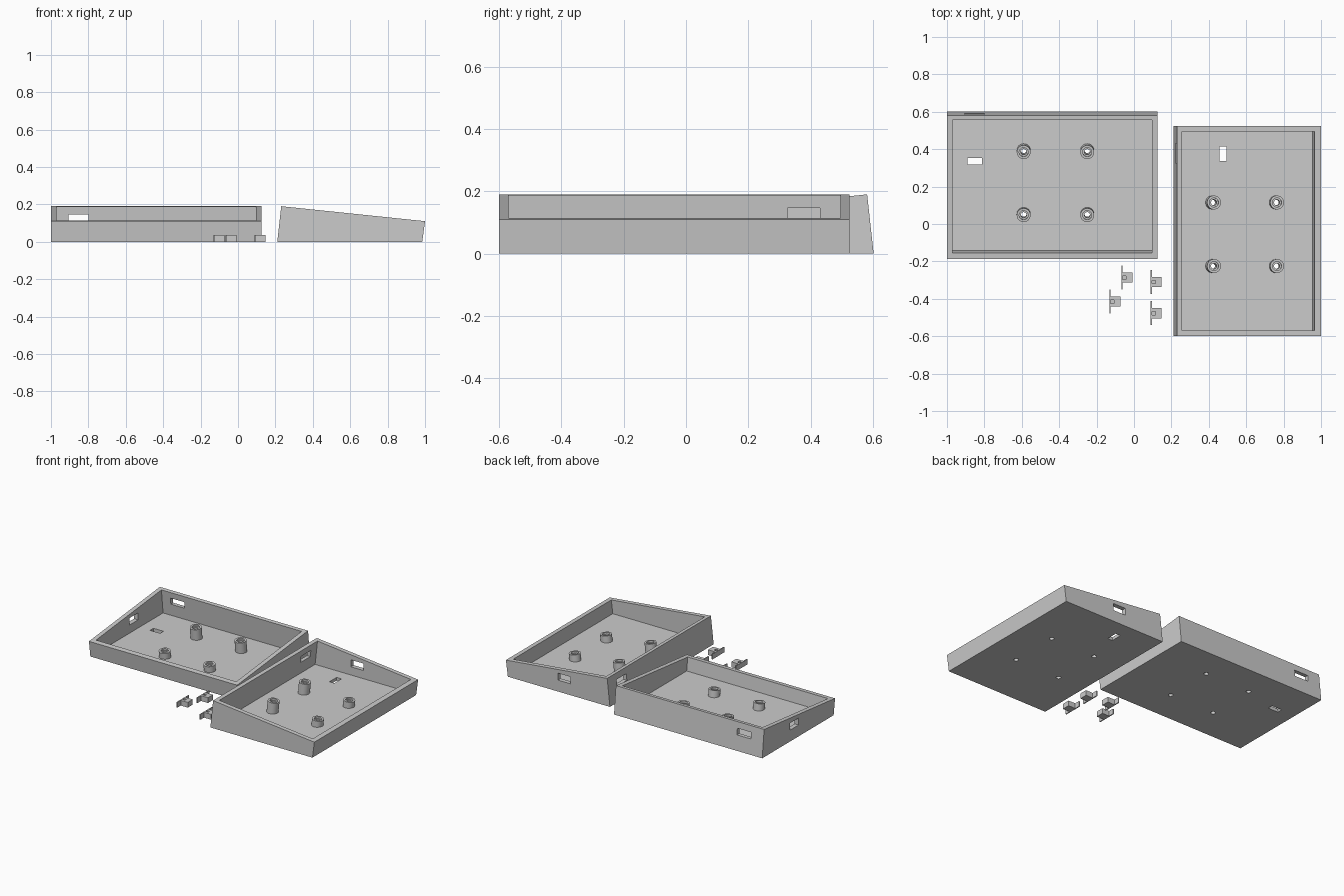
import bpy, bmesh, math
from mathutils import Matrix, Vector

if "Cube" in bpy.data.objects:
    bpy.data.objects.remove(bpy.data.objects["Cube"])

grey = bpy.data.materials.new("light_grey")
grey.diffuse_color = (0.6, 0.6, 0.6, 1)
grey.use_nodes = True
grey.node_tree.nodes["Principled BSDF"].inputs["Base Color"].default_value = grey.diffuse_color
TILT = math.atan(0.104)          # slope of the open top
LENGTH = 1.125


def make(name, bm):
    bmesh.ops.recalc_face_normals(bm, faces=bm.faces[:])
    me = bpy.data.meshes.new(name)
    bm.to_mesh(me)
    bm.free()
    me.materials.append(grey)
    ob = bpy.data.objects.new(name, me)
    bpy.context.collection.objects.link(ob)
    return ob


def prism(name, profile, u0, u1):
    """Extrude a (v, z) profile along u."""
    bm = bmesh.new()
    f = bm.faces.new([bm.verts.new((u0, v, z)) for v, z in profile])
    r = bmesh.ops.extrude_face_region(bm, geom=[f])
    new = [g for g in r["geom"] if isinstance(g, bmesh.types.BMVert)]
    bmesh.ops.translate(bm, verts=new, vec=(u1 - u0, 0, 0))
    return make(name, bm)


def box(name, x0, x1, y0, y1, z0, z1):
    return prism(name, [(y0, z0), (y1, z0), (y1, z1), (y0, z1)], x0, x1)


def rod(name, top, radius, below, above=0.0):
    """Cylinder along the tilted axis, measured from the point 'top'."""
    bm = bmesh.new()
    bmesh.ops.create_cone(bm, cap_ends=True, segments=32, radius1=radius,
                          radius2=radius, depth=below + above)
    m = (Matrix.Translation(top) @ Matrix.Rotation(-TILT, 4, 'X')
         @ Matrix.Translation((0, 0, (above - below) / 2)))
    bmesh.ops.transform(bm, matrix=m, verts=bm.verts[:])
    return make(name, bm)


def combine(ob, tool, op):
    mod = ob.modifiers.new("cut", 'BOOLEAN')
    mod.operation, mod.solver, mod.object = op, 'EXACT', tool
    dg = bpy.context.evaluated_depsgraph_get()
    me = bpy.data.meshes.new_from_object(ob.evaluated_get(dg))
    ob.modifiers.clear()
    ob.data = me
    bpy.data.objects.remove(tool)


def tray(name, matrix):
    # leaning shell: u runs along the tray, v runs from the tall wall to the low wall
    ob = prism(name, [(0, 0), (0.775, 0), (0.79, 0.11), (0.021, 0.19)], 0, LENGTH)
    inner = [(0.029, 0.022), (0.745, 0.022), (0.762, 0.16), (0.053, 0.24)]
    combine(ob, prism("hollow", inner, 0.03, LENGTH - 0.03), 'DIFFERENCE')
    # four screw posts with stepped through holes
    for u in (0.41, 0.75):
        for v, z in ((0.218, 0.10), (0.555, 0.066)):
            top = Vector((u, v, z))
            combine(ob, rod("post", top, 0.037, z - 0.008), 'UNION')
            combine(ob, rod("hole", top, 0.015, 0.2, 0.05), 'DIFFERENCE')
            combine(ob, rod("counterbore", top, 0.024, 0.012, 0.03), 'DIFFERENCE')
    # openings in the floor, tall wall and end wall
    combine(ob, box("floor_slot", 0.11, 0.187, 0.248, 0.285, -0.1, 0.06), 'DIFFERENCE')
    combine(ob, box("back_window", 0.095, 0.2, -0.1, 0.1, 0.103, 0.147), 'DIFFERENCE')
    combine(ob, box("end_window", -0.1, 0.1, 0.30, 0.395, 0.078, 0.126), 'DIFFERENCE')
    ob.data.transform(matrix)
    if matrix.determinant() < 0:
        ob.data.flip_normals()
    for o in bpy.context.selected_objects:
        o.select_set(False)
    ob.select_set(True)
    bpy.context.view_layer.objects.active = ob
    bpy.ops.object.shade_smooth_by_angle(angle=math.radians(30))


# mirrored pair of trays
tray("left_tray", Matrix(((1, 0, 0, -1), (0, -1, 0, 0.602), (0, 0, 1, 0), (0, 0, 0, 1))))
tray("right_tray", Matrix(((0, 1, 0, 0.21), (-1, 0, 0, 0.525), (0, 0, 1, 0), (0, 0, 0, 1))))

# small loose clips: thin flange, block and shallow pocket
for i, (x, y) in enumerate(((-0.068, -0.287), (-0.132, -0.415),
                            (0.088, -0.31), (0.088, -0.477))):
    clip = box(f"clip_{i + 1}", x, x + 0.007, y - 0.064, y + 0.064, 0, 0.036)
    combine(clip, box("block", x + 0.003, x + 0.06, y - 0.027, y + 0.027, 0, 0.036), 'UNION')
    combine(clip, box("pocket", x + 0.007, x + 0.026, y - 0.009, y + 0.009, 0.01, 0.06), 'DIFFERENCE')
